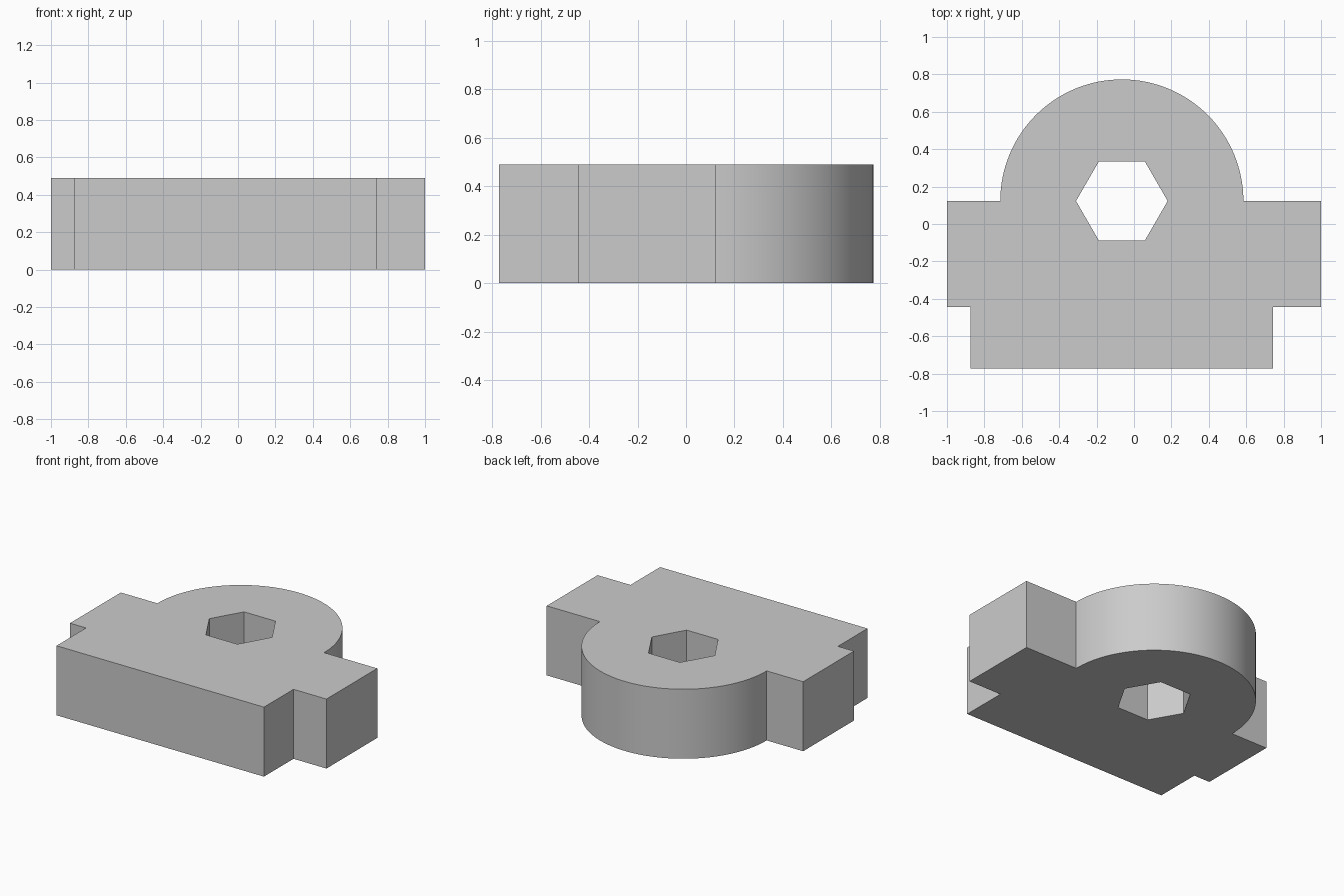
import bpy, bmesh
from math import cos, sin, pi, radians
from mathutils import Vector

if "Cube" in bpy.data.objects:
    bpy.data.objects.remove(bpy.data.objects["Cube"], do_unlink=True)

HEIGHT = 0.49
CENTRE = Vector((-0.065, 0.123, 0))
ROUND_RADIUS = 0.65
HEX_RADIUS = 0.245

grey = bpy.data.materials.new("plain grey")
grey.use_nodes = True
colour = (0.6, 0.6, 0.6, 1)
grey.diffuse_color = colour
grey.node_tree.nodes["Principled BSDF"].inputs["Base Color"].default_value = colour


def arc(radius, start, end, steps):
    """Points around the shared centre of the rounded end and the socket."""
    angles = [start + (end - start) * i / steps for i in range(steps + 1)]
    return [CENTRE + Vector((cos(a), sin(a), 0)) * radius for a in angles]


def add_loop(bm, points):
    verts = [bm.verts.new(p) for p in points]
    return [bm.edges.new((v, verts[i - 1])) for i, v in enumerate(verts)]


# Stepped base and side lugs, closed by the rounded back
back, step, front = CENTRE.y, -0.443, -0.772
stepped = [(-1, back), (-1, step), (-0.875, step), (-0.875, front),
           (0.743, front), (0.743, step), (1, step), (1, back)]
outline = [Vector((x, y, 0)) for x, y in stepped] + arc(ROUND_RADIUS, 0, pi, 64)

# Hexagonal through hole
socket = arc(HEX_RADIUS, 0, 2 * pi, 6)[:-1]

# Fill the profile around the hole and raise it to full thickness
bm = bmesh.new()
edges = add_loop(bm, outline) + add_loop(bm, socket)
bmesh.ops.triangle_fill(bm, edges=edges, use_beauty=True, normal=(0, 0, 1))
raised = bmesh.ops.extrude_face_region(bm, geom=bm.faces[:], use_keep_orig=True)
top = [g for g in raised["geom"] if isinstance(g, bmesh.types.BMVert)]
bmesh.ops.translate(bm, verts=top, vec=(0, 0, HEIGHT))
bmesh.ops.recalc_face_normals(bm, faces=bm.faces[:])

mesh = bpy.data.meshes.new("bracket_body")
bm.to_mesh(mesh)
bm.free()
mesh.materials.append(grey)
body = bpy.data.objects.new("bracket_body", mesh)
bpy.context.collection.objects.link(body)

# Smooth the curved wall, keep every corner crisp
bpy.ops.object.select_all(action="DESELECT")
body.select_set(True)
bpy.context.view_layer.objects.active = body
bpy.ops.object.shade_smooth_by_angle(angle=radians(30))
